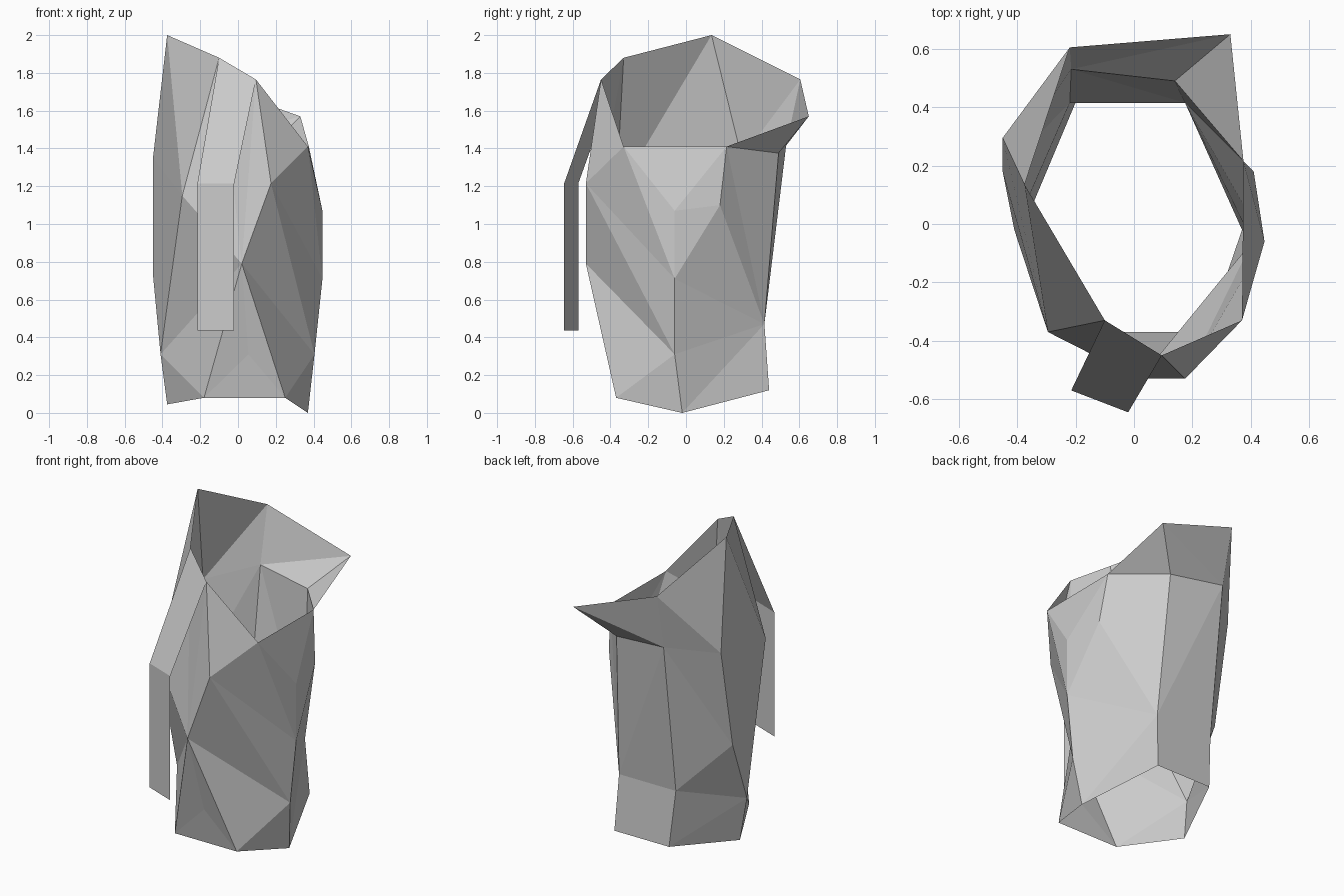
import bpy
import bmesh
from mathutils import Vector

cube = bpy.data.objects.get("Cube")
if cube:
    bpy.data.objects.remove(cube, do_unlink=True)

# One matte grey for everything
grey = bpy.data.materials.new("plain grey")
grey.use_nodes = True
colour = (0.6, 0.6, 0.6, 1)
grey.diffuse_color = colour
grey.node_tree.nodes["Principled BSDF"].inputs["Base Color"].default_value = colour


def make_object(name, points, faces):
    """Build a flat-shaded open shell from named points."""
    bm = bmesh.new()
    used = {p for face in faces for p in face}
    verts = {p: bm.verts.new(points[p]) for p in sorted(used)}
    for face in faces:
        bm.faces.new([verts[p] for p in face])
    bmesh.ops.recalc_face_normals(bm, faces=bm.faces[:])
    mesh = bpy.data.meshes.new(name)
    bm.to_mesh(mesh)
    bm.free()
    mesh.materials.append(grey)
    obj = bpy.data.objects.new(name, mesh)
    bpy.context.collection.objects.link(obj)
    return obj


def fan(hub, rim):
    """Triangles from a hub to each step along its rim."""
    rim = rim.split()
    return [(hub, p, q) for p, q in zip(rim, rim[1:])]


# Upper rim: right peak, strap ends, left shoulder and pointed back collar
rim = {
    "peak": (-.375, .135, 2),
    "strap_inner": (-.1, -.33, 1.88),
    "strap_outer": (.095, -.45, 1.765),
    "shoulder_front": (.37, -.33, 1.41),
    "shoulder_back": (.375, .215, 1.41),
    "collar_tip": (.33, .65, 1.57),
    "collar": (-.22, .605, 1.765),
}

# Crumpled walls
walls = {
    "nape_right": (-.215, .53, 1.415),
    "nape_left": (.14, .49, 1.375),
    "right_upper": (-.45, .295, 1.35),
    "right_lower": (-.45, .18, .73),
    "right_chest": (-.295, -.37, 1.15),
    "right_hip": (-.41, -.02, .31),
    "left_chest": (.175, -.53, 1.215),
    "belly": (.02, -.53, .79),
    "lap": (.055, -.415, .31),
    "left_upper": (.447, -.06, 1.07),
    "left_middle": (.447, -.06, .71),
    "left_rear": (.41, .18, 1.1),
    "left_hip": (.405, -.06, .31),
    "back_right": (-.22, .415, .47),
    "back_left": (.175, .415, .47),
}

# Open lower hem
hem = {
    "hem_front_right": (-.18, -.37, .08),
    "hem_front_left": (.25, -.37, .08),
    "hem_left": (.37, -.02, 0),
    "hem_back_left": (.19, .44, .12),
    "hem_back_right": (-.19, .44, .12),
    "hem_right": (-.375, 0, .045),
}
points = {**rim, **walls, **hem}

# Front of the shell
front = fan("belly", "right_hip right_chest strap_inner strap_outer left_chest "
                     "left_hip hem_front_left lap hem_front_right right_hip")
front += fan("lap", "hem_front_left hem_front_right")

# Left side
left = fan("left_middle", "left_chest shoulder_front left_upper left_rear "
                          "back_left left_hip left_chest")
left += fan("shoulder_back", "shoulder_front left_upper left_rear back_left "
                             "nape_left collar_tip")
left += fan("left_chest", "strap_outer shoulder_front")
left += fan("hem_left", "hem_front_left left_hip back_left hem_back_left")

# Back and collar
back = fan("nape_right", "collar collar_tip nape_left back_left back_right "
                         "right_lower right_upper collar")
back.append(("back_right", "back_left", "hem_back_left", "hem_back_right"))

# Right side
right = fan("right_upper", "collar peak right_chest right_lower")
right += fan("right_hip", "right_chest right_lower back_right hem_back_right "
                          "hem_right hem_front_right")
right += fan("right_chest", "peak strap_inner")

make_object("body_shell", points, front + left + back + right)

# Hanging strap: slopes out from the rim, then drops straight down
strap = {"top_in": Vector(rim["strap_inner"]), "top_out": Vector(rim["strap_outer"]),
         "bend_in": Vector((-.215, -.57, 1.215)), "bend_out": Vector((-.02, -.645, 1.215))}
drop = Vector((0, 0, -.78))
strap["end_in"] = strap["bend_in"] + drop
strap["end_out"] = strap["bend_out"] + drop
make_object("front_strap", strap, [("top_in", "top_out", "bend_out", "bend_in"),
                                   ("bend_in", "bend_out", "end_out", "end_in")])
